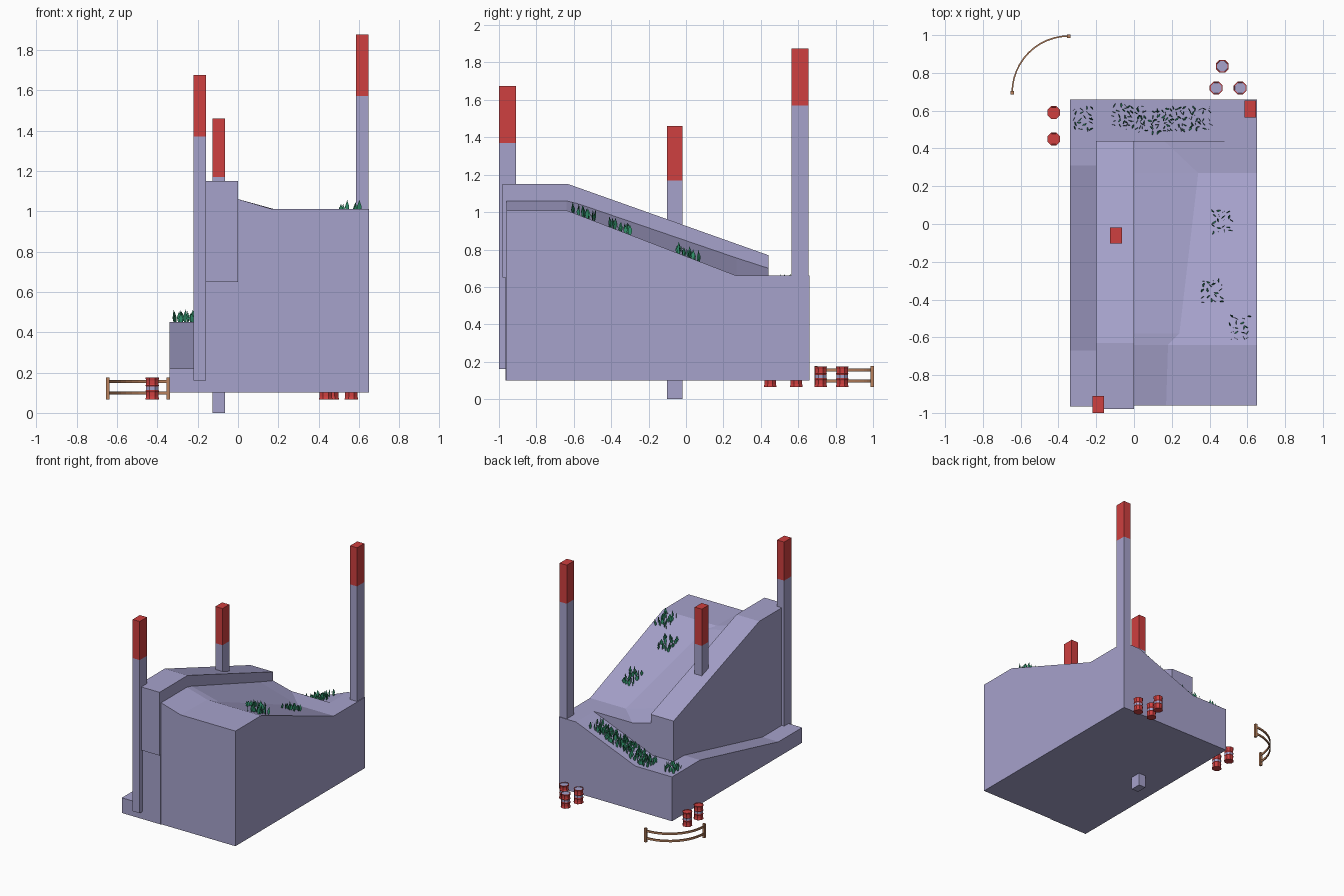
import bpy, bmesh, math, random
from mathutils import Vector

if "Cube" in bpy.data.objects:
    bpy.data.objects.remove(bpy.data.objects["Cube"])

random.seed(4)


def material(name, rgb):
    m = bpy.data.materials.new(name)
    m.diffuse_color = (*rgb, 1)
    m.use_nodes = True
    m.node_tree.nodes["Principled BSDF"].inputs["Base Color"].default_value = m.diffuse_color
    return m


STONE = material("stone", (0.38, 0.36, 0.60))
RED = material("red_paint", (0.62, 0.05, 0.05))
GREEN = material("leaf_green", (0.03, 0.27, 0.14))
WOOD = material("wood", (0.48, 0.22, 0.11))


def make(name, verts, faces, mats, ids=None, solid=True):
    me = bpy.data.meshes.new(name)
    me.from_pydata(verts, [], faces)
    for m in mats:
        me.materials.append(m)
    if ids:
        for p, i in zip(me.polygons, ids):
            p.material_index = i
    if solid:
        bm = bmesh.new()
        bm.from_mesh(me)
        bmesh.ops.recalc_face_normals(bm, faces=bm.faces)
        bm.to_mesh(me)
        bm.free()
    ob = bpy.data.objects.new(name, me)
    bpy.context.collection.objects.link(ob)
    return ob


def loft(name, rings, mats, band_ids=None):
    """Skin a list of equal-length closed rings and cap both ends."""
    n = len(rings[0])
    verts = [v for r in rings for v in r]
    faces, ids = [], []
    for k in range(len(rings) - 1):
        for i in range(n):
            j = (i + 1) % n
            faces.append((k * n + i, k * n + j, (k + 1) * n + j, (k + 1) * n + i))
            ids.append(band_ids[k] if band_ids else 0)
    last = (len(rings) - 1) * n
    faces += [tuple(range(n)), tuple(range(last, last + n))]
    ids += [band_ids[0], band_ids[-1]] if band_ids else [0, 0]
    return make(name, verts, faces, mats, ids)


def square(cx, cy, sx, sy, z):
    return [(cx + a * sx / 2, cy + b * sy / 2, z)
            for a, b in ((-1, -1), (1, -1), (1, 1), (-1, 1))]


# Left ledge: low at the front, ramping up to the back
ledge = [(-.965, .1), (.66, .1), (.66, .45), (.31, .45), (-.67, .22), (-.965, .22)]
loft("left_ledge", [[(x, y, z) for y, z in ledge] for x in (-.34, -.02)], [STONE])

# Back ledge: ramps up towards the right corner
back = [(-.02, .1), (.65, .1), (.65, .66), (.5, .66), (-.02, .45)]
loft("back_ledge", [[(x, y, z) for x, z in back] for y in (.43, .66)], [STONE])

# Raised parapet wall with overhanging front
wall = [(-.965, .1), (.44, .1), (.44, .77), (-.63, 1.15), (-.98, 1.15), (-.98, .65), (-.965, .65)]
loft("parapet_wall", [[(x, y, z) for y, z in wall] for x in (-.2, 0)], [STONE])

# Sloping main body: y, inner edge height, crease x, outer height
stations = [(-.96, 1.06, .17, 1.01), (-.64, 1.06, .18, 1.01), (-.58, 1.046, .24, .987),
            (.27, .755, .34, .66), (.44, .70, .16, .66)]
loft("main_slope", [[(0, y, .1), (.65, y, .1), (.65, y, zo), (xc, y, zo), (0, y, zi)]
                    for y, zi, xc, zo in stations], [STONE])

# Marker posts with red tops: centre, size, bottom, colour change, top
for name, cx, cy, sy, z0, z1, z2 in (("front_post", -.19, -.955, .09, .16, 1.37, 1.675),
                                     ("middle_post", -.095, -.06, .085, 0, 1.17, 1.46),
                                     ("back_post", .615, .61, .09, .6, 1.57, 1.875)):
    loft(name, [square(cx, cy, .062, sy, z) for z in (z0, z1, z2)], [STONE, RED], [0, 1])

# Barrels with red hoops
profile = [(.030, .066), (.037, .066), (.033, .082), (.033, .100), (.036, .108), (.033, .114),
           (.033, .130), (.036, .136), (.033, .143), (.033, .160), (.037, .175), (.031, .175), (.030, .172)]


def barrel(name, cx, cy, top_id):
    rings = [[(cx + r * math.cos(a), cy + r * math.sin(a), z)
              for a in [math.pi / 8 + i * math.pi / 4 for i in range(8)]] for r, z in profile]
    ids = [1, 1, 1, 1, 1, 0, 1, 1, 1, 1, 1, top_id]
    loft(name, rings, [STONE, RED], ids)


for i, (x, y, t) in enumerate(((-.425, .59, 1), (-.425, .45, 1),
                               (.435, .72, 0), (.562, .72, 0), (.467, .835, 0))):
    barrel(f"barrel_{i + 1}", x, y, t)

# Curved fence: two rails and two end posts
cx, cy, R = -.345, .695, .3
for i, z in enumerate((.098, .155)):
    rings = []
    for k in range(13):
        a = math.pi / 2 * (1 + k / 12)
        rings.append([(cx + (R + dr) * math.cos(a), cy + (R + dr) * math.sin(a), z + dz)
                      for dr, dz in ((-.004, -.008), (.004, -.008), (.004, .008), (-.004, .008))])
    loft(f"fence_rail_{i + 1}", rings, [WOOD])
for i, (x, y) in enumerate(((cx, cy + R), (cx - R, cy))):
    loft(f"fence_post_{i + 1}", [square(x, y, .018, .018, z) for z in (.066, .176)], [WOOD])


# Grass clumps: pointed leaves standing on a sloping patch
def grass(name, x, y, z, slope_x=0, slope_y=0):
    verts, faces = [], []
    for i in range(4):
        for j in range(5):
            dx = (i - 1.5) * .029 + random.uniform(-.008, .008)
            dy = (j - 2) * .027 + random.uniform(-.008, .008)
            a = random.uniform(0, math.pi)
            side = Vector((math.cos(a), math.sin(a), 0)) * .012
            bend = Vector((-math.sin(a), math.cos(a), 0)) * random.uniform(-.012, .012)
            h = random.uniform(.042, .066)
            root = Vector((x + dx, y + dy, z + dx * slope_x + dy * slope_y - .003))
            up = Vector((0, 0, h))
            b = len(verts)
            verts += [root - side * .4, root + side * .4, root + up * .45 + side + bend * .3,
                      root + up + bend, root + up * .45 - side + bend * .3]
            faces += [(b, b + 1, b + 2, b + 4), (b + 4, b + 2, b + 3)]
    make(name, verts, faces, [GREEN], solid=False)


slope = (.66 - 1.01) / (.27 + .64)
for i, (x, y) in enumerate(((.465, .015), (.415, -.355), (.56, -.55))):
    grass(f"slope_grass_{i + 1}", x, y, 1.01 + slope * (y + .64), 0, slope)
grass("ledge_grass", -.27, .56, .45)
for i in range(7):
    x = -.065 + i * .07
    t = max(0, x + .02) / .52
    grass(f"back_grass_{i + 1}", x, .55 + random.uniform(-.01, .02), .45 + .21 * t, .4 if t else 0)
